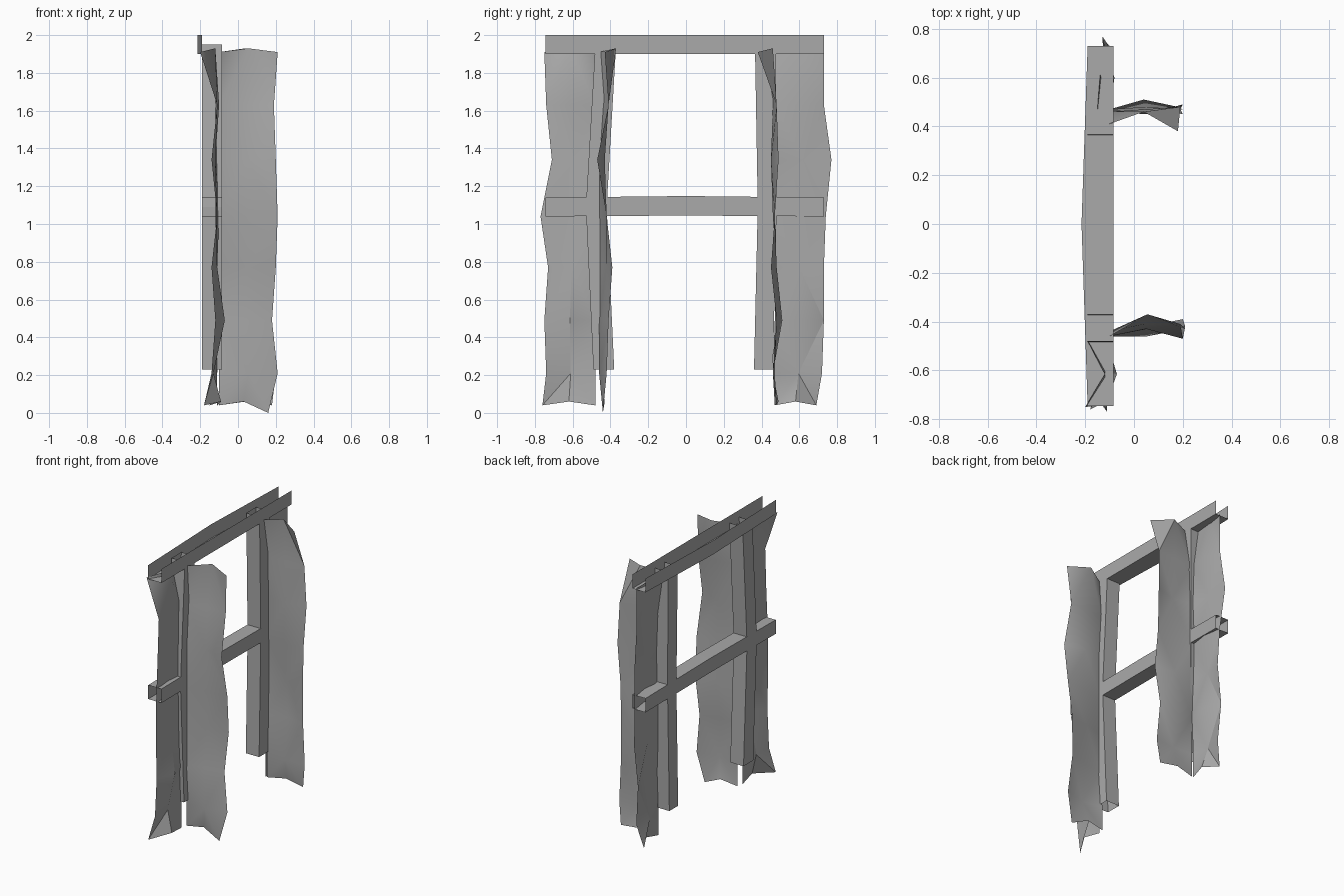
import bpy
import math
from mathutils import Vector

cube = bpy.data.objects.get("Cube")
if cube:
    bpy.data.objects.remove(cube, do_unlink=True)

# One plain grey for everything
grey = bpy.data.materials.new("plain grey")
grey.use_nodes = True
colour = (0.4, 0.4, 0.4, 1)
grey.diffuse_color = colour
grey.node_tree.nodes["Principled BSDF"].inputs["Base Color"].default_value = colour

BACK, FRONT = -0.19, -0.085      # depth range of the timber frame


def add_object(name, verts, faces, smooth=False):
    mesh = bpy.data.meshes.new(name)
    mesh.from_pydata(verts, [], faces)
    mesh.materials.append(grey)
    obj = bpy.data.objects.new(name, mesh)
    bpy.context.collection.objects.link(obj)
    if smooth:
        bpy.ops.object.select_all(action="DESELECT")
        bpy.context.view_layer.objects.active = obj
        obj.select_set(True)
        bpy.ops.object.shade_smooth_by_angle(angle=math.radians(30))
    return obj


def loft(name, sections, closed=True):
    """Skin a run of four-cornered sections, leaving both ends open."""
    verts = [Vector(p) for section in sections for p in section]
    sides = 4 if closed else 3
    faces = []
    for s in range(len(sections) - 1):
        a, b = s * 4, s * 4 + 4
        for i in range(sides):
            j = (i + 1) % 4
            faces.append((a + i, a + j, b + j, b + i))
    return add_object(name, verts, faces)


def post_section(inner, outer, z):
    return [(BACK, inner, z), (FRONT, inner, z), (FRONT, outer, z), (BACK, outer, z)]


def beam_section(y, low, high, back=BACK):
    return [(back, y, high), (back, y, low), (FRONT, y, low), (FRONT, y, high)]


# Hollow posts, slightly bent in the middle
loft("front_post", [post_section(-0.38, -0.49, 0.23), post_section(-0.42, -0.53, 1.09),
                    post_section(-0.37, -0.48, 1.95)])
loft("rear_post", [post_section(0.36, 0.46, 0.23), post_section(0.38, 0.48, 1.09),
                   post_section(0.365, 0.475, 1.95)])

# Open-topped channel lintel, bowed at the back, and hollow cross rail
loft("lintel", [beam_section(-0.745, 1.9, 2), beam_section(0, 1.9, 2, -0.215),
                beam_section(0.73, 1.9, 2)], closed=False)
loft("cross_rail", [beam_section(-0.745, 1.04, 1.14), beam_section(0, 1.045, 1.148),
                    beam_section(0.73, 1.04, 1.14)])

HEIGHTS = (1.91, 1.63, 1.34, 1.04, 0.77, 0.49, 0.21, 0.04)


def sheet(name, rows, place, start, tip=0.04):
    """Crumpled sheet: each row gives three depths and the outer reach, in hundredths."""
    verts, faces = [], []
    last = len(rows) - 1
    for r, (inner, middle, outer, reach) in enumerate(rows):
        z = HEIGHTS[r]
        lift = 0.02 if r in (0, last) else 0
        end = reach / 100
        verts.append(place(start, inner / 100, z))
        verts.append(place((start + end) / 2, middle / 100, z + lift))
        verts.append(place(end, outer / 100, tip if r == last else z))
    for r in range(last):
        for c in range(2):
            a = r * 3 + c
            b, d, e = a + 1, a + 3, a + 4
            if (r + c) % 2:
                faces += [(a, d, e), (a, e, b)]
            else:
                faces += [(a, d, b), (b, d, e)]
    return add_object(name, verts, faces, smooth=True)


def along_x(reach, depth, z):
    return (reach, depth, z)


def toward_front(reach, depth, z):
    return (depth, -reach, z)


def toward_rear(reach, depth, z):
    return (depth, reach, z)


# Sheets standing out sideways from the posts
sheet("front_side_sheet", [
    (-46, -37, -43, 21), (-44, -41, -41, 19), (-46, -43, -47, 20), (-46, -43, -42, 21),
    (-46, -42, -39, 20), (-46, -44, -41, 18), (-44, -46, -42, 21), (-44, -43, -44, 16),
], along_x, -0.1, tip=0)
sheet("rear_side_sheet", [
    (41, 46, 38, 18), (46, 47, 48, 19), (47, 45, 49, 20), (47, 46, 47, 19),
    (47, 48, 45, 20), (47, 51, 48, 18), (47, 46, 47, 20), (47, 49, 48, 18),
], along_x, -0.1)

# Sheets running outward in line with the frame
sheet("front_wing_sheet", [
    (-19, -12, -20, 75), (-12, -10, -11, 74), (-11, -12, -14, 71), (-10, -12, -11, 77),
    (-11, -11, -14, 73), (-11, -7, -12, 75), (-11, -13, -14, 74), (-11, -9, -18, 76),
], toward_front, 0.48)
sheet("rear_wing_sheet", [
    (-15, -14, -12, 73), (-11, -9, -12, 73), (-10, -12, -13, 77), (-11, -9, -11, 74),
    (-11, -12, -10, 73), (-10, -8, -13, 73), (-11, -13, -11, 72), (-11, -9, -15, 69),
], toward_rear, 0.47)
